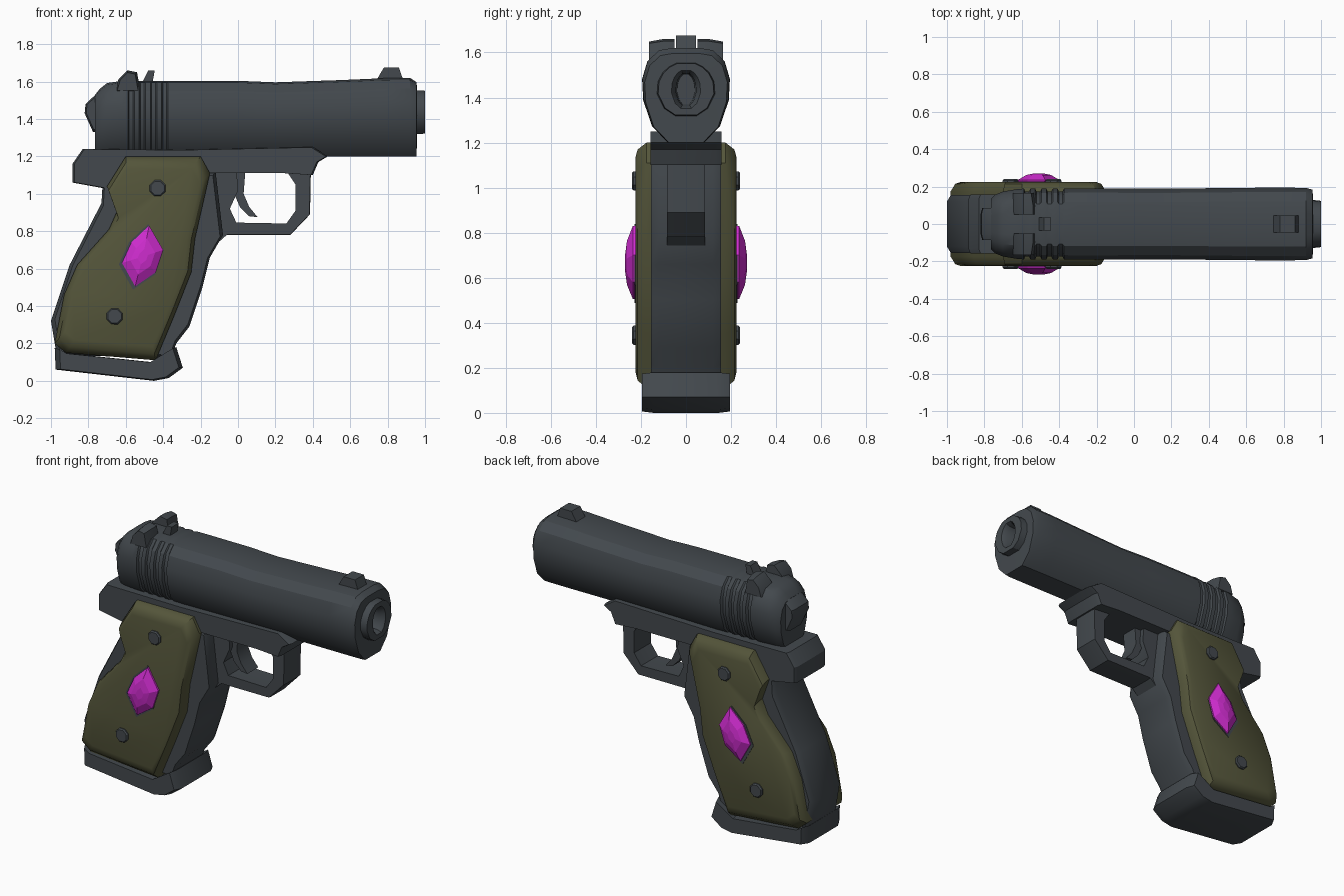
import bpy, bmesh, math


def material(name, rgb):
    m = bpy.data.materials.new(name)
    m.diffuse_color = (*rgb, 1)
    return m


STEEL = material("dark steel", (0.056, 0.066, 0.075))
OLIVE = material("olive grip", (0.088, 0.090, 0.042))
GEM = material("magenta gem", (0.62, 0.025, 0.62))


def loft(name, loops, mat, angle=30):
    """Skin a row of equal-sized closed loops and cap both ends."""
    bm = bmesh.new()
    rows = [[bm.verts.new(p) for p in loop] for loop in loops]
    n = len(rows[0])
    for a, b in zip(rows, rows[1:]):
        for i in range(n):
            j = (i + 1) % n
            bm.faces.new((a[i], a[j], b[j], b[i]))
    bm.faces.new(rows[0])
    bm.faces.new(rows[-1])
    bmesh.ops.recalc_face_normals(bm, faces=bm.faces)
    for f in bm.faces:
        f.smooth = True
    for e in bm.edges:
        e.smooth = e.calc_face_angle(0) < math.radians(angle)
    me = bpy.data.meshes.new(name)
    bm.to_mesh(me)
    bm.free()
    me.materials.append(mat)
    ob = bpy.data.objects.new(name, me)
    bpy.context.collection.objects.link(ob)
    return ob


def prism(name, pts, layers, mat, angle=30):
    """Side profile (x, z) repeated at each (y, scale) layer."""
    cx = sum(p[0] for p in pts) / len(pts)
    cz = sum(p[1] for p in pts) / len(pts)
    return loft(name, [[(cx + (x - cx) * s, y, cz + (z - cz) * s) for x, z in pts]
                       for y, s in layers], mat, angle)


def both(half, edge=0.03, s=0.95):
    """Symmetric layers with a chamfered rim."""
    return [(-half, s), (-half + edge, 1), (half - edge, 1), (half, s)]


# Slide with serration grooves, muzzle ring and bore in one loft
half = [(0.06, 1.60), (0.12, 1.59), (0.17, 1.545), (0.193, 1.47),
        (0.188, 1.38), (0.15, 1.27), (0.08, 1.20)]
section = half + [(-y, z) for y, z in reversed(half)]


def slide_loop(x, sy, sz):
    return [(x, y * sy, 1.2 + (z - 1.2) * sz) for y, z in section]


def ring_loop(x, ry, rz, cz=1.435):
    loop = []
    for y, z in section:
        a = math.atan2((z - 1.41) / 0.2, y / 0.19)
        loop.append((x, ry * math.cos(a), cz + rz * math.sin(a)))
    return loop


stations = [(-0.765, 0.70, 0.82), (-0.74, 0.82, 0.90), (-0.70, 0.90, 0.98), (-0.62, 0.97, 1.01)]
for gx in (-0.57, -0.51, -0.45, -0.39):
    stations += [(gx - 0.018, 0.98, 1.01), (gx - 0.012, 0.90, 1.01),
                 (gx + 0.008, 0.90, 1.01), (gx + 0.016, 0.98, 1.01)]
stations += [(-0.30, 0.99, 1.01), (0.0, 0.98, 1.01), (0.2, 0.98, 0.99),
             (0.55, 1.0, 1.02), (0.78, 1.01, 1.045), (0.92, 1.0, 1.05), (0.955, 0.95, 0.99)]
loft("slide", [slide_loop(*s) for s in stations] + [
    ring_loop(0.957, 0.13, 0.125), ring_loop(1.0, 0.125, 0.122),
    ring_loop(1.0, 0.065, 0.09), ring_loop(0.97, 0.045, 0.075),
    ring_loop(0.85, 0.04, 0.07)], STEEL)

# Hammer at the back of the slide
prism("hammer", [(-0.66, 1.58), (-0.73, 1.56), (-0.815, 1.48), (-0.82, 1.43),
                 (-0.775, 1.33), (-0.68, 1.33)], both(0.085, 0.03, 0.88), STEEL)

# Sights
prism("front_sight", [(0.73, 1.59), (0.78, 1.675), (0.86, 1.675), (0.89, 1.59)],
      [(-0.045, 1), (-0.025, 1), (0.025, 1), (0.045, 1)], STEEL)
for s, side in ((-1, "front"), (1, "back")):
    prism("rear_sight_" + side, [(-0.66, 1.54), (-0.64, 1.61), (-0.59, 1.66),
                                 (-0.54, 1.65), (-0.52, 1.54)],
          [(s * 0.05, 1), (s * 0.10, 1), (s * 0.165, 0.8)], STEEL)
prism("rear_sight_nub", [(-0.56, 1.58), (-0.52, 1.58), (-0.48, 1.66), (-0.445, 1.66),
                         (-0.46, 1.58)], [(-0.035, 1), (0.035, 1)], STEEL)

# Frame with the rear tang
prism("frame", [(-0.885, 1.06), (-0.885, 1.16), (-0.83, 1.24), (-0.3, 1.235), (0.40, 1.25),
                (0.48, 1.20), (0.43, 1.17), (0.40, 1.10), (0.25, 1.11), (-0.2, 1.11),
                (-0.6, 1.08), (-0.72, 1.03)], both(0.157, 0.025, 0.985), STEEL)

# Trigger guard and trigger
prism("trigger_guard", [(0.39, 1.14), (0.385, 0.89), (0.28, 0.78), (-0.06, 0.78),
                        (-0.15, 0.70), (-0.26, 0.70), (-0.26, 1.14), (-0.01, 1.14),
                        (0.0, 1.02), (-0.045, 0.92), (-0.01, 0.845), (0.26, 0.84),
                        (0.31, 0.91), (0.31, 1.05), (0.27, 1.11), (0.27, 1.14)],
      both(0.085, 0.02, 0.99), STEEL)
prism("trigger", [(-0.04, 1.13), (0.04, 1.13), (0.03, 1.00), (0.06, 0.93), (0.105, 0.875),
                  (0.06, 0.88), (0.01, 0.93), (-0.02, 1.0)],
      [(-0.055, 1), (0.055, 1)], STEEL)

# Grip core
prism("grip_core", [(-0.72, 1.12), (-0.73, 0.95), (-0.90, 0.62), (-1.0, 0.32), (-0.97, 0.14),
                    (-0.36, 0.12), (-0.33, 0.20), (-0.26, 0.29), (-0.19, 0.50), (-0.15, 0.66),
                    (-0.08, 0.78), (-0.12, 1.12)], both(0.155, 0.035, 0.96), STEEL, 40)

# Magazine base
prism("grip_base", [(-0.975, 0.06), (-0.98, 0.175), (-0.94, 0.15), (-0.46, 0.10),
                    (-0.33, 0.18), (-0.295, 0.07), (-0.37, 0.015), (-0.45, 0.0)],
      both(0.195, 0.05, 0.93), STEEL)

# Grip panels, gems and screws on both sides
panel = [(-0.60, 1.20), (-0.20, 1.20), (-0.15, 1.11), (-0.23, 0.76), (-0.25, 0.58),
         (-0.34, 0.35), (-0.44, 0.11), (-0.92, 0.15), (-0.98, 0.20), (-0.93, 0.46),
         (-0.86, 0.62), (-0.69, 0.81), (-0.65, 0.90), (-0.70, 1.04)]
gem = [(-0.475, 0.83), (-0.40, 0.70), (-0.44, 0.58), (-0.55, 0.505), (-0.62, 0.63), (-0.57, 0.74)]
for s, side in ((-1, "front"), (1, "back")):
    prism("grip_panel_" + side, panel,
          [(s * 0.10, 1), (s * 0.175, 1), (s * 0.215, 0.94), (s * 0.225, 0.87)], OLIVE, 40)
    prism("gem_bezel_" + side, [(x - 0.008, z - 0.005) for x, z in gem],
          [(s * 0.20, 1.08), (s * 0.228, 1.08)], STEEL)
    prism("gem_" + side, gem,
          [(s * 0.20, 1), (s * 0.236, 1), (s * 0.262, 0.6), (s * 0.27, 0.25)], GEM, 10)
    for i, (cx, cz) in enumerate(((-0.43, 1.03), (-0.66, 0.345))):
        ring = [(cx + 0.046 * math.cos(k * math.pi / 4 + 0.39),
                 cz + 0.046 * math.sin(k * math.pi / 4 + 0.39)) for k in range(8)]
        prism("screw_%s_%d" % (side, i + 1), ring,
              [(s * 0.19, 1), (s * 0.232, 1), (s * 0.24, 0.85)], STEEL)
